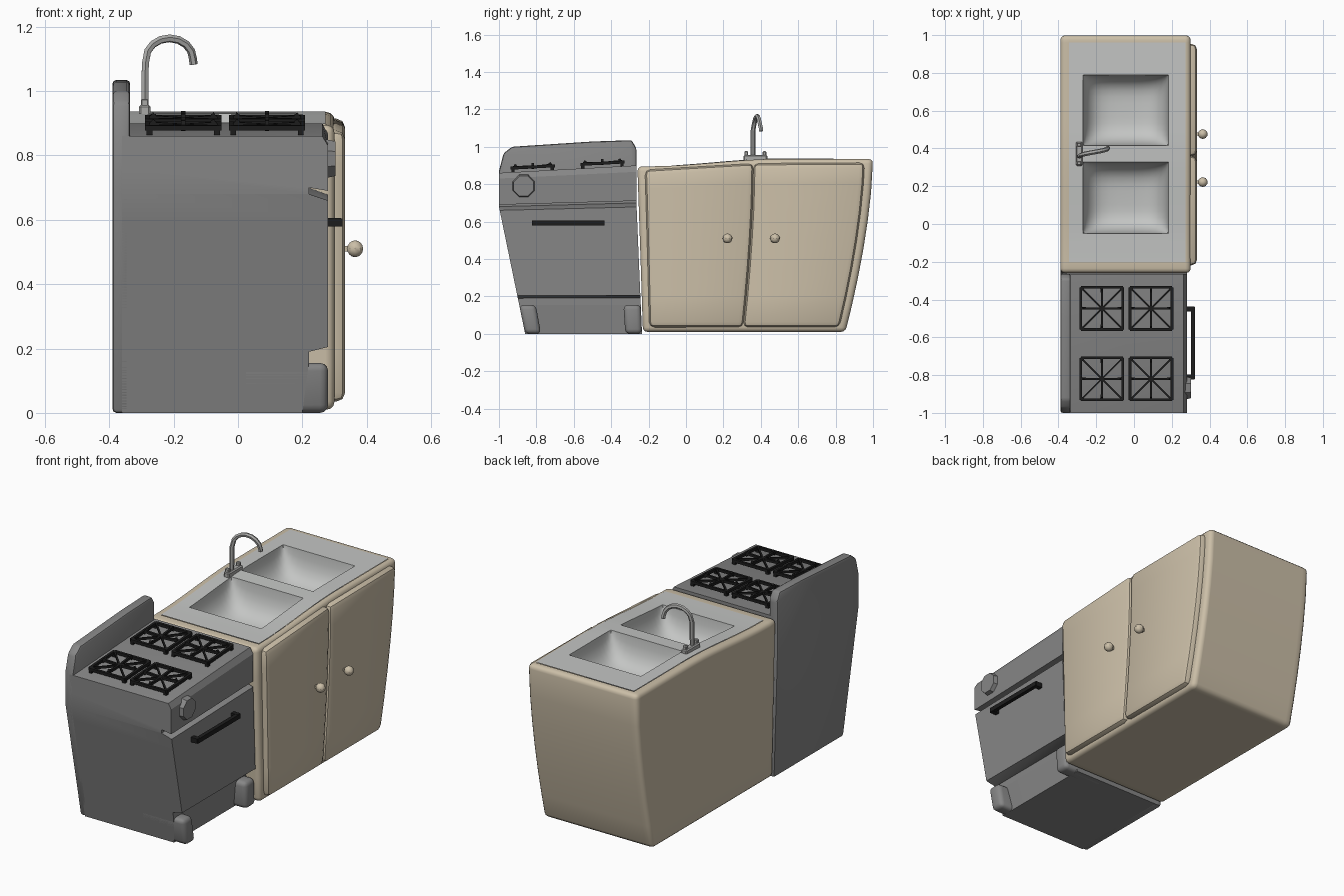
import bpy, bmesh, math
from mathutils import Vector, Matrix

if "Cube" in bpy.data.objects:
    bpy.data.objects.remove(bpy.data.objects["Cube"])


def mat(name, r, g, b):
    m = bpy.data.materials.new(name)
    m.diffuse_color = (r, g, b, 1)
    m.use_nodes = True
    m.node_tree.nodes["Principled BSDF"].inputs["Base Color"].default_value = m.diffuse_color
    return m


TAN = mat("cream_wood", 0.60, 0.52, 0.39)
STEEL = mat("sink_steel", 0.55, 0.56, 0.55)
CHROME = mat("faucet_metal", 0.40, 0.40, 0.39)
GREY = mat("stove_grey", 0.24, 0.24, 0.24)
BLACK = mat("black_iron", 0.012, 0.012, 0.012)


def smoothstep(a, b, v):
    t = max(0, min(1, (v - a) / (b - a)))
    return t * t * (3 - 2 * t)


# Cartoon warps: tapered sides and sloping tops
def warp_stove(v):
    t = (v.y + 1) / 0.735
    k = min(v.z / 0.68, 1)
    left, right = -0.86 - 0.14 * k, -0.235 - 0.03 * k
    return Vector((v.x, left + t * (right - left), v.z + 0.04 * t * min(v.z / 0.86, 1) ** 3))


def counter_z(y):
    return 0.895 + 0.04 * smoothstep(-0.2, 0.5, y)


def warp_cabinet(v):
    t = (v.y + 0.26) / 1.26
    s = max(0, min(v.z / 0.93, 1))
    left, right = -0.23 - 0.03 * s, 0.85 + 0.15 * (1 - (1 - s) ** 1.6)
    z = v.z + (counter_z(v.y) - 0.93) * s ** 2
    return Vector((v.x, left + t * (right - left), z))


def finish(name, bm, material, angle=35):
    me = bpy.data.meshes.new(name)
    bm.to_mesh(me)
    bm.free()
    me.materials.append(material)
    ob = bpy.data.objects.new(name, me)
    bpy.context.collection.objects.link(ob)
    bpy.ops.object.select_all(action='DESELECT')
    ob.select_set(True)
    bpy.context.view_layer.objects.active = ob
    bpy.ops.object.shade_smooth_by_angle(angle=math.radians(angle))
    return ob


def cut(bm, axis, values):
    n = Vector((axis == 'x', axis == 'y', axis == 'z'))
    for c in values:
        bmesh.ops.bisect_plane(bm, geom=bm.verts[:] + bm.edges[:] + bm.faces[:],
                               plane_co=n * c, plane_no=n)


def prism(name, pts, axis, a, b, material, warp=None, bevel=0, seg=3, cuts=None, hole=None):
    """Extrude a profile (xz along y, or yz along x), slice, warp, then round convex edges."""
    bm = bmesh.new()
    co = (lambda p, d: (p[0], d, p[1])) if axis == 'y' else (lambda p, d: (d, p[0], p[1]))
    lo = [bm.verts.new(co(p, a)) for p in pts]
    hi = [bm.verts.new(co(p, b)) for p in pts]
    bm.faces.new(lo)
    bm.faces.new(hi)
    for i in range(len(pts)):
        j = (i + 1) % len(pts)
        bm.faces.new((lo[i], lo[j], hi[j], hi[i]))
    bmesh.ops.recalc_face_normals(bm, faces=bm.faces[:])
    for ax, vals in (cuts or {}).items():
        cut(bm, ax, vals)
    if hole:
        bmesh.ops.delete(bm, geom=[f for f in bm.faces if hole(f)], context='FACES')
    if warp:
        for v in bm.verts:
            v.co = warp(v.co)
    bm.normal_update()
    if bevel:
        sharp = [e for e in bm.edges if len(e.link_faces) == 2 and e.calc_face_angle_signed() > 0.5]
        bmesh.ops.bevel(bm, geom=sharp, offset=bevel, segments=seg, profile=0.5,
                        affect='EDGES', clamp_overlap=True)
    return finish(name, bm, material)


def box(name, x, y, z, material, **kw):
    return prism(name, [(x[0], z[0]), (x[1], z[0]), (x[1], z[1]), (x[0], z[1])], 'y', y[0], y[1], material, **kw)


def bar(bm, p, q, w, h):
    """Square bar between two points."""
    p, q = Vector(p), Vector(q)
    d = q - p
    rot = d.to_track_quat('X', 'Z').to_matrix().to_4x4()
    m = Matrix.Translation((p + q) / 2) @ rot @ Matrix.Diagonal((d.length, w, h, 1))
    bmesh.ops.create_cube(bm, size=1, matrix=m)


# ---- Stove ----
profile = [(-0.36, 0), (0.20, 0), (0.22, 0.155), (0.22, 0.19), (0.28, 0.205), (0.28, 0.66), (0.22, 0.68),
           (0.22, 0.70), (0.28, 0.69), (0.28, 0.83), (0.262, 0.86), (-0.36, 0.86)]
prism("stove_body", profile, 'y', -1, -0.265, GREY, warp=warp_stove, bevel=0.02,
      cuts={'z': (0.155, 0.3, 0.45, 0.6, 0.68, 0.76)})
for n, (a, b) in {"left": (-1, -0.90), "right": (-0.37, -0.265)}.items():
    box("stove_foot_" + n, (0.0, 0.28), (a, b), (0, 0.155), GREY, warp=warp_stove, bevel=0.025)

# Back panel with the raised splash
outline = [(-0.86, 0), (-0.235, 0), (-0.265, 0.68), (-0.265, 0.99), (-0.29, 1.035), (-0.50, 1.028),
           (-0.93, 1.0), (-0.975, 0.965), (-1.0, 0.87), (-1.0, 0.68)]
prism("stove_back_panel", outline, 'x', -0.39, -0.335, GREY, bevel=0.012, seg=2)

# Octagonal control knob
bm = bmesh.new()
bmesh.ops.create_cone(bm, cap_ends=True, segments=8, radius1=0.068, radius2=0.058, depth=0.04,
                      matrix=Matrix.Translation((0.283, -0.868, 0.79)) @ Matrix.Rotation(math.pi / 2, 4, 'Y')
                      @ Matrix.Rotation(math.pi / 8, 4, 'Z'))
finish("stove_knob", bm, GREY)

# Oven door handle
bm = bmesh.new()
bar(bm, (0.313, -0.82, 0.592), (0.313, -0.44, 0.592), 0.022, 0.025)
for y in (-0.81, -0.45):
    bar(bm, (0.26, y, 0.592), (0.32, y, 0.592), 0.026, 0.027)
finish("oven_handle", bm, BLACK)


# Burner grates: square frame on legs, eight spokes, raised tips
def grate(name, cx, cy):
    bm = bmesh.new()
    r = 0.105
    ring = [(-r, -r), (r, -r), (r, r), (-r, r)]
    for i, (x, y) in enumerate(ring):
        x2, y2 = ring[(i + 1) % 4]
        mx, my = (x + x2) / 2, (y + y2) / 2
        bar(bm, (x * 1.06, y * 1.06, 0.022), (x2 * 1.06, y2 * 1.06, 0.022), 0.014, 0.016)
        bar(bm, (x, y, -0.005), (x, y, 0.028), 0.018, 0.018)
        bar(bm, (mx, my, 0.027), (0, 0, 0.022), 0.012, 0.014)
        bar(bm, (x, y, 0.024), (0, 0, 0.022), 0.009, 0.012)
        bar(bm, (mx, my, 0.015), (mx * 0.85, my * 0.85, 0.040), 0.013, 0.013)
    slope = 0.04 / 0.735
    for v in bm.verts:
        v.co = Vector((v.co.x + cx, v.co.y + cy, v.co.z + 0.86 + slope * (v.co.y + cy + 1)))
    finish(name, bm, BLACK)


for i, gx in enumerate((-0.17, 0.09)):
    for j, gy in enumerate((-0.82, -0.447)):
        grate(f"burner_grate_{i}{j}", gx, gy)

# ---- Sink cabinet ----
SX, SY = (-0.345, 0.272), (-0.20, 0.96)
ys = [-0.1 + 0.1 * i for i in range(11)]
box("cabinet_body", (-0.39, 0.30), (-0.26, 1.0), (0.01, 0.93), TAN, warp=warp_cabinet, bevel=0.025,
    cuts={'x': SX, 'y': list(SY) + ys, 'z': (0.15, 0.3, 0.45, 0.6, 0.75)},
    hole=lambda f: f.normal.z > 0.9 and SX[0] < f.calc_center_median().x < SX[1]
    and SY[0] < f.calc_center_median().y < SY[1])
for n, (a, b) in {"left": (-0.22, 0.36), "right": (0.36, 0.955)}.items():
    box("cabinet_door_" + n, (0.27, 0.333), (a, b), (0.035, 0.91), TAN, warp=warp_cabinet,
        bevel=0.028, seg=2, cuts={'z': (0.2, 0.35, 0.5, 0.65, 0.8)})

# Door knobs
for n, y in (("left", 0.222), ("right", 0.476)):
    bm = bmesh.new()
    bmesh.ops.create_uvsphere(bm, u_segments=10, v_segments=8, radius=0.026,
                              matrix=Matrix.Translation((0.364, y, 0.51)))
    bar(bm, (0.32, y, 0.51), (0.36, y, 0.51), 0.016, 0.016)
    finish("cabinet_knob_" + n, bm, TAN)

# Steel top with two soft bowls pressed into a grid
BX, BOWLS = (-0.27, 0.182), ((-0.05, 0.327), (0.415, 0.79))


def steps(a, b, n=16):
    return [a + (b - a) * (0.5 - 0.5 * math.cos(math.pi * i / n)) for i in range(n + 1)]


def bowl_depth(x, y):
    u = (2 * x - BX[0] - BX[1]) / (BX[1] - BX[0])
    for a, b in BOWLS:
        w = (2 * y - a - b) / (b - a)
        if abs(u) < 1 and abs(w) < 1:
            return 0.17 * math.sqrt((1 - u ** 4) * (1 - w ** 4))
    return 0


gx = [SX[0]] + steps(*BX) + [SX[1]]
gy = [SY[0], -0.1] + steps(*BOWLS[0]) + steps(*BOWLS[1]) + [0.88, SY[1]]
bm = bmesh.new()
grid = [[bm.verts.new((x, y, counter_z(y) + 0.002 - bowl_depth(x, y))) for x in gx] for y in gy]
for r0, r1 in zip(grid, grid[1:]):
    for i in range(len(gx) - 1):
        bm.faces.new((r0[i], r0[i + 1], r1[i + 1], r1[i]))
finish("sink_top", bm, STEEL)

# Faucet base, taps and curved spout
box("faucet_base", (-0.308, -0.272), (0.308, 0.435), (0.915, 0.957), CHROME, bevel=0.006, seg=1)
for n, y in (("left", 0.322), ("right", 0.42)):
    box("faucet_tap_" + n, (-0.302, -0.278), (y - 0.01, y + 0.01), (0.95, 0.976), CHROME, bevel=0.004, seg=1)
path = [(-0.29, 0.358, 0.94), (-0.288, 0.358, 1.085)]
for i in range(1, 9):
    a = math.pi * (1 - i / 8)
    path.append((-0.213 + 0.073 * math.cos(a), 0.36 + 0.04 * (i / 8), 1.10 + 0.064 * math.sin(a)))
path.append((-0.138, 0.402, 1.083))
cu = bpy.data.curves.new("faucet_spout", 'CURVE')
cu.dimensions = '3D'
cu.bevel_depth = 0.0125
cu.bevel_resolution = 1
cu.use_fill_caps = True
sp = cu.splines.new('POLY')
sp.points.add(len(path) - 1)
for pt, c in zip(sp.points, path):
    pt.co = (*c, 1)
cu.materials.append(CHROME)
spout = bpy.data.objects.new("faucet_spout", cu)
bpy.context.collection.objects.link(spout)
bpy.ops.object.select_all(action='DESELECT')
spout.select_set(True)
bpy.context.view_layer.objects.active = spout
bpy.ops.object.convert(target='MESH')
bpy.ops.object.shade_smooth_by_angle(angle=math.radians(50))
